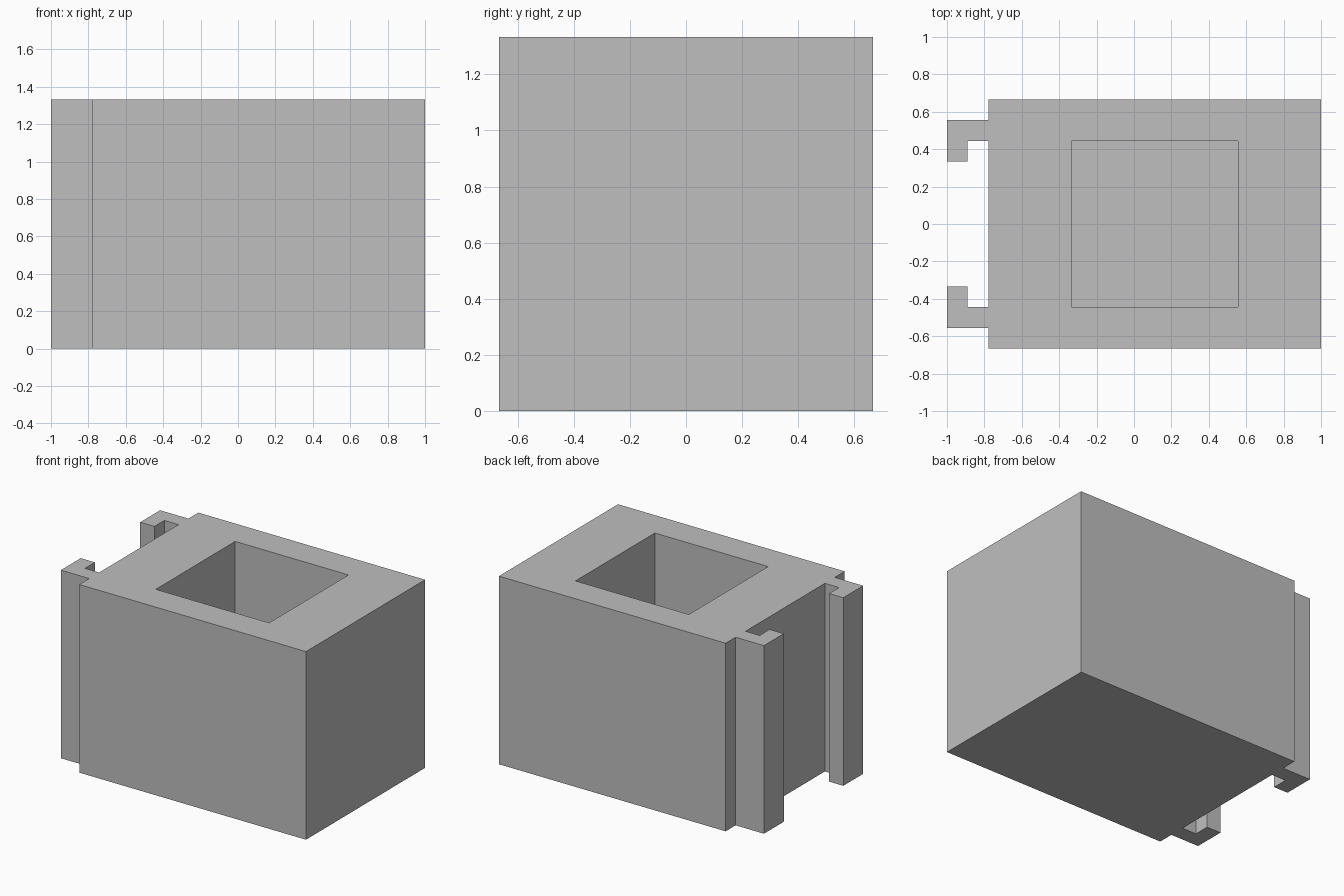
import bpy
import bmesh

cube = bpy.data.objects.get("Cube")
if cube:
    bpy.data.objects.remove(cube, do_unlink=True)

U = 1 / 9          # module that all sizes follow
HEIGHT = 12 * U
FLOOR = 2 * U

grey = bpy.data.materials.new("plain_grey")
grey.use_nodes = True
colour = (0.52, 0.52, 0.52, 1)
grey.diffuse_color = colour
grey.node_tree.nodes["Principled BSDF"].inputs["Base Color"].default_value = colour


def prism(name, outline, bottom, top):
    """Extrude a plan outline, given in modules, into a solid."""
    bm = bmesh.new()
    face = bm.faces.new([bm.verts.new((x * U, y * U, bottom)) for x, y in outline])
    result = bmesh.ops.extrude_face_region(bm, geom=[face])
    verts = [v for v in result["geom"] if isinstance(v, bmesh.types.BMVert)]
    bmesh.ops.translate(bm, verts=verts, vec=(0, 0, top - bottom))
    bmesh.ops.recalc_face_normals(bm, faces=bm.faces)
    mesh = bpy.data.meshes.new(name)
    bm.to_mesh(mesh)
    bm.free()
    mesh.materials.append(grey)
    obj = bpy.data.objects.new(name, mesh)
    bpy.context.collection.objects.link(obj)
    return obj


# Block with two inward-facing hooks: half the plan, mirrored across y
half = [(9, 6), (-7, 6), (-7, 5), (-9, 5), (-9, 3), (-8, 3), (-8, 4), (-7, 4)]
outline = half + [(x, -y) for x, y in reversed(half)]
block = prism("hooked_block", outline, 0, HEIGHT)

# Square pocket open at the top
pocket = prism("pocket_cutter", [(-3, -4), (5, -4), (5, 4), (-3, 4)], FLOOR, HEIGHT + U)
pocket.hide_render = True
pocket.hide_viewport = True
pocket.display_type = 'WIRE'
cut = block.modifiers.new("pocket", 'BOOLEAN')
cut.operation = 'DIFFERENCE'
cut.solver = 'EXACT'
cut.object = pocket
